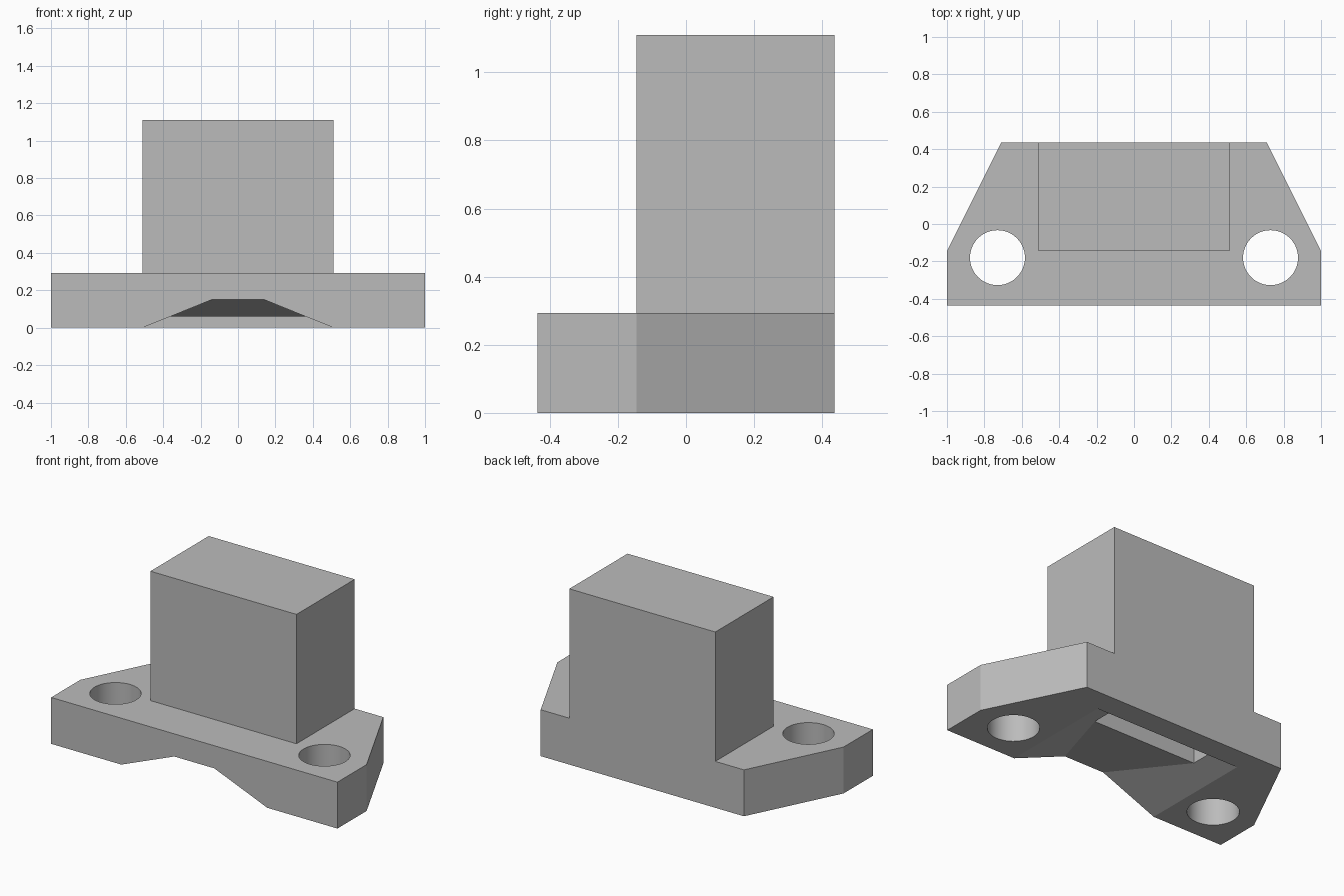
import bpy
import bmesh
import math

old = bpy.data.objects.get("Cube")
if old:
    bpy.data.objects.remove(old, do_unlink=True)

grey = bpy.data.materials.new("plain_grey")
grey.use_nodes = True
COLOUR = (0.5, 0.5, 0.5, 1)
grey.diffuse_color = COLOUR
grey.node_tree.nodes["Principled BSDF"].inputs["Base Color"].default_value = COLOUR


def loft(name, sections):
    """Closed solid through matching rings of points."""
    bm = bmesh.new()
    rings = [[bm.verts.new(p) for p in ring] for ring in sections]
    for a, b in zip(rings, rings[1:]):
        for i in range(len(a)):
            j = (i + 1) % len(a)
            bm.faces.new((a[i], a[j], b[j], b[i]))
    bm.faces.new(rings[0])
    bm.faces.new(rings[-1])
    bmesh.ops.recalc_face_normals(bm, faces=bm.faces)
    mesh = bpy.data.meshes.new(name)
    bm.to_mesh(mesh)
    bm.free()
    mesh.materials.append(grey)
    obj = bpy.data.objects.new(name, mesh)
    bpy.context.collection.objects.link(obj)
    return obj


def prism(name, outline, z0, z1):
    return loft(name, [[(x, y, z) for x, y in outline] for z in (z0, z1)])


def box(name, x, y0, y1, z0, z1):
    return prism(name, [(-x, y0), (x, y0), (x, y1), (-x, y1)], z0, z1)


def combine(target, tool, operation):
    mod = target.modifiers.new(operation.lower(), "BOOLEAN")
    mod.operation = operation
    mod.solver = "EXACT"
    mod.object = tool
    bpy.context.view_layer.objects.active = target
    bpy.ops.object.modifier_apply(modifier=mod.name)
    bpy.data.objects.remove(tool, do_unlink=True)


# Flange with chamfered rear corners, and the upright block
BACK = 0.436
half = [(1, -BACK), (1, -0.145), (0.71, BACK)]
body = prism("mounting_bracket", half + [(-x, y) for x, y in reversed(half)], 0, 0.293)
combine(body, box("block", 0.51, -0.145, BACK, 0.1, 1.11), "UNION")

# Bolt holes
for side in (-1, 1):
    circle = [(side * 0.73 + 0.147 * math.cos(math.tau * i / 48),
               -0.18 + 0.147 * math.sin(math.tau * i / 48)) for i in range(48)]
    combine(body, prism("hole_cutter", circle, -0.2, 0.5), "DIFFERENCE")

# Tapered recess under the flange
rings = []
for y, x, z in [(-0.5, 0.14, 0.15), (-BACK, 0.14, 0.15), (0.09, 0.362, 0.06), (0.29, 0.362, 0.06)]:
    rings.append([(-0.51, y, -0.1), (-0.51, y, 0), (-x, y, z),
                  (x, y, z), (0.51, y, 0), (0.51, y, -0.1)])
combine(body, loft("recess_cutter", rings), "DIFFERENCE")

# Slot running up into the block
combine(body, box("slot_cutter", 0.362, 0.09, 0.29, -0.05, 0.96), "DIFFERENCE")

# Smooth hole walls, crisp edges
bpy.ops.object.select_all(action="DESELECT")
body.select_set(True)
bpy.context.view_layer.objects.active = body
bpy.ops.object.shade_smooth_by_angle(angle=math.radians(20))
